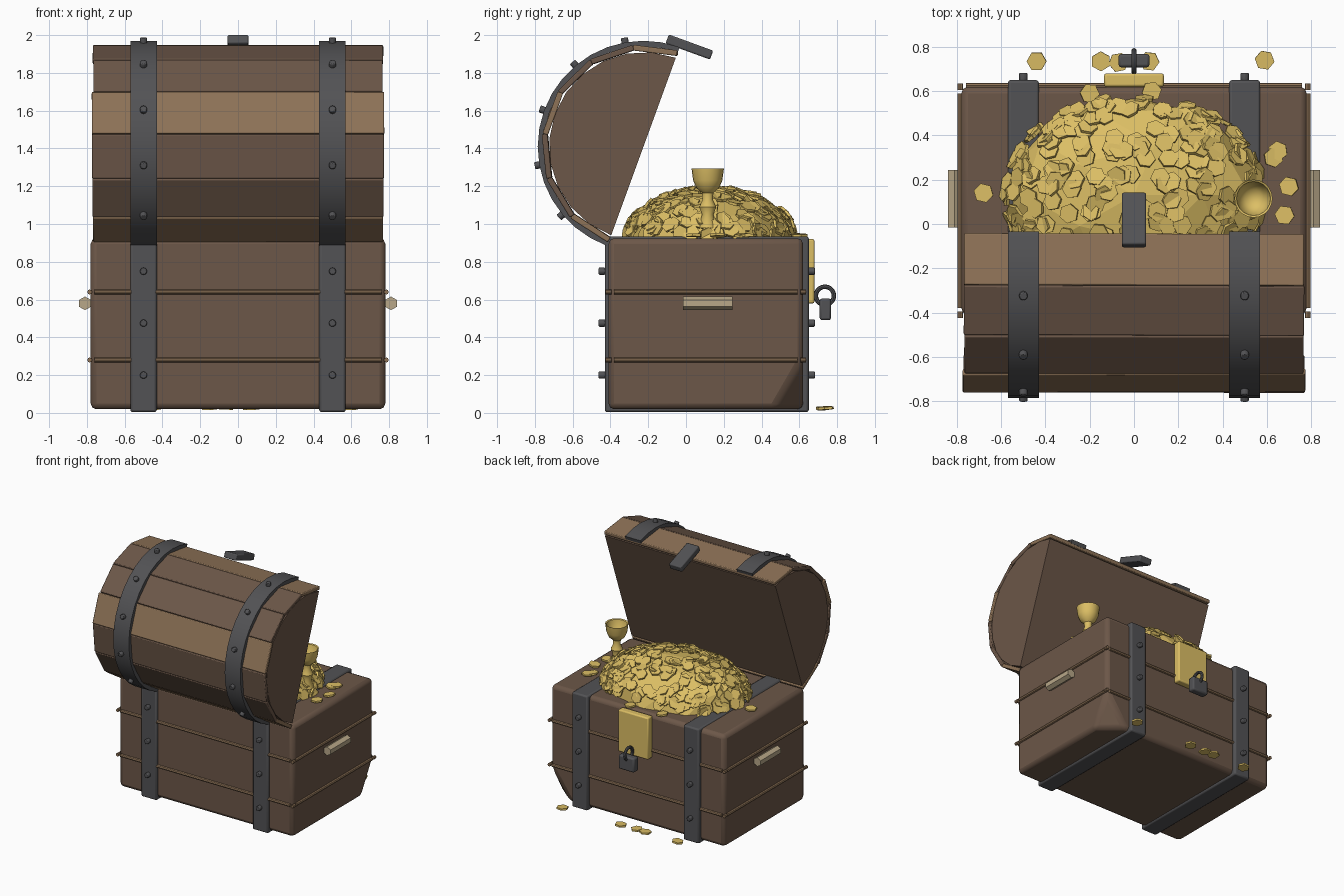
import bpy, bmesh, math, random
from mathutils import Vector, Matrix, Euler

if "Cube" in bpy.data.objects:
    bpy.data.objects.remove(bpy.data.objects["Cube"])

random.seed(4)


def mat(name, c):
    m = bpy.data.materials.new(name)
    m.diffuse_color = (*c, 1)
    m.use_nodes = True
    m.node_tree.nodes["Principled BSDF"].inputs["Base Color"].default_value = m.diffuse_color
    return m


WOOD = mat("wood", (0.15, 0.095, 0.065))
LIGHT = mat("light_wood", (0.27, 0.17, 0.095))
IRON = mat("iron", (0.085, 0.085, 0.09))
GOLD = mat("gold", (0.72, 0.52, 0.13))
TAN = mat("handle_wood", (0.48, 0.39, 0.25))


def finish(name, bm, m, bevel=0, smooth=False):
    bmesh.ops.recalc_face_normals(bm, faces=bm.faces)
    me = bpy.data.meshes.new(name)
    bm.to_mesh(me)
    bm.free()
    me.materials.append(m)
    o = bpy.data.objects.new(name, me)
    bpy.context.collection.objects.link(o)
    if bevel:
        b = o.modifiers.new("bevel", 'BEVEL')
        b.width, b.segments = bevel, 2
    if smooth:
        bpy.ops.object.select_all(action='DESELECT')
        o.select_set(True)
        bpy.context.view_layer.objects.active = o
        bpy.ops.object.shade_smooth_by_angle(angle=math.radians(40))
    return o


def box_bm(c, s, rot=(0, 0, 0)):
    bm = bmesh.new()
    M = Matrix.Translation(c) @ Euler(rot).to_matrix().to_4x4() @ Matrix.Diagonal((*s, 1))
    bmesh.ops.create_cube(bm, size=1, matrix=M)
    return bm


def box(name, c, s, m, rot=(0, 0, 0), bevel=0):
    return finish(name, box_bm(c, s, rot), m, bevel, bevel > 0)


def add_cyl(bm, c, axis, r, d, n):
    M = Matrix.Translation(c) @ Vector(axis).to_track_quat('Z', 'Y').to_matrix().to_4x4()
    bmesh.ops.create_cone(bm, cap_ends=True, segments=n, radius1=r, radius2=r, depth=d, matrix=M)


# chest body with one cut lower corner
bm = box_bm((0, 0.105, 0.472), (1.56, 1.03, 0.905))
a, b, c = Vector((0.6, 0.62, 0.02)), Vector((0.78, 0.47, 0.02)), Vector((0.78, 0.62, 0.28))
n = (b - a).cross(c - a)
if n.x < 0:
    n = -n
res = bmesh.ops.bisect_plane(bm, geom=bm.verts[:] + bm.edges[:] + bm.faces[:],
                             plane_co=a, plane_no=n, clear_outer=True)
bmesh.ops.contextual_create(bm, geom=[e for e in res['geom_cut'] if isinstance(e, bmesh.types.BMEdge)])
finish("chest_body", bm, WOOD, 0.03, True)

# rods running round the body
bm = bmesh.new()
for z in (0.28, 0.64):
    for y in (-0.415, 0.625):
        add_cyl(bm, (0, y, z), (1, 0, 0), 0.013, 1.52, 8)
    for x in (-0.785, 0.785):
        add_cyl(bm, (x, 0.105, z), (0, 1, 0), 0.013, 0.97, 8)
        for y in (-0.41, 0.62):
            add_cyl(bm, (x, y, z), (0, 1, 0), 0.013, 0.03, 8)
finish("body_rods", bm, LIGHT, smooth=True)

# side handles
for s, side in ((-1, "left"), (1, "right")):
    bm = bmesh.new()
    add_cyl(bm, (s * 0.81, 0.115, 0.58), (0, 1, 0), 0.036, 0.26, 6)
    finish(side + "_handle", bm, TAN)

# lid frame: hinge-side axis centre, rim running along 70 degrees
CY, CZ = -0.225, 1.41


def polar(deg, r, x=0):
    t = math.radians(deg)
    return Vector((x, CY + r * math.cos(t), CZ + r * math.sin(t)))


def arc_solid(name, pts, x, w, m):
    bm = bmesh.new()
    f = bm.faces.new([bm.verts.new((x - w / 2, p.y, p.z)) for p in pts])
    g = bmesh.ops.extrude_face_region(bm, geom=[f])
    bmesh.ops.translate(bm, vec=(w, 0, 0), verts=[v for v in g['geom'] if isinstance(v, bmesh.types.BMVert)])
    return finish(name, bm, m)


arc_solid("lid_core", [polar(70 + i * 180 / 12, 0.5) for i in range(13)], 0, 1.53, WOOD)

# lid planks
for i in range(7):
    deg = 70 + (i + 0.5) * 180 / 7
    box(f"lid_plank_{i}", polar(deg, 0.513), (1.54 + random.uniform(-.01, .01), 0.235, 0.03),
        LIGHT if i % 3 == 0 else WOOD,
        (math.radians(deg - 90), 0, random.uniform(-.004, .004)), bevel=0.006)

# straps and their rivets
rivets = bmesh.new()
for x in (-0.5, 0.5):
    box("body_strap", (x, 0.11, 0.469), (0.14, 1.08, 0.93), IRON, bevel=0.012)
    angs = [70 + k * 10 for k in range(19)]
    strap = [polar(d, 0.56) for d in angs] + [polar(d, 0.53) for d in reversed(angs)]
    o = arc_solid("lid_strap", strap, x, 0.14, IRON)
    bpy.ops.object.select_all(action='DESELECT')
    o.select_set(True)
    bpy.context.view_layer.objects.active = o
    bpy.ops.object.shade_smooth_by_angle(angle=math.radians(40))
    spots = [Vector((x, y, z)) for y in (-0.445, 0.665) for z in (0.2, 0.475, 0.75)]
    for p in spots:
        add_cyl(rivets, p, (0, 1, 0), 0.02, 0.035, 8)
    for d in range(100, 221, 30):
        add_cyl(rivets, polar(d, 0.565, x), polar(d, 1) - polar(d, 0), 0.02, 0.04, 8)
finish("rivets", rivets, IRON, 0.005, True)

# hasp, lock plate, padlock
box("hasp", (0, 0.018, 1.937), (0.11, 0.25, 0.05), IRON, (math.radians(-20), 0, 0), 0.008)
box("lock_plate", (0, 0.65, 0.75), (0.27, 0.06, 0.34), GOLD, bevel=0.01)
box("padlock_body", (0, 0.738, 0.548), (0.14, 0.06, 0.115), IRON, bevel=0.012)
bpy.ops.mesh.primitive_torus_add(major_segments=20, minor_segments=8, major_radius=0.048,
                                 minor_radius=0.012, location=(0, 0.735, 0.62),
                                 rotation=(0, math.pi / 2, 0))
ring = bpy.context.object
ring.name = "padlock_shackle"
ring.data.materials.append(IRON)
bpy.ops.object.shade_smooth_by_angle()

# faceted gold mound
MC, MR = Vector((0, 0.13, 0.91)), Vector((0.59, 0.46, 0.28))
bm = bmesh.new()
bmesh.ops.create_icosphere(bm, subdivisions=2, radius=1)
bmesh.ops.bisect_plane(bm, geom=bm.verts[:] + bm.edges[:] + bm.faces[:],
                       plane_co=(0, 0, 0), plane_no=(0, 0, -1), clear_outer=True)
for v in bm.verts:
    k = random.uniform(0.95, 1.0)
    v.co = MC + Vector(v.co[i] * MR[i] * k for i in range(3))
finish("gold_mound", bm, GOLD)

# coins over the mound and strays
coins = bmesh.new()


def coin(p, normal, r=0.045):
    q = Vector(normal).normalized().to_track_quat('Z', 'Y').to_matrix().to_4x4()
    M = Matrix.Translation(p) @ q @ Matrix.Rotation(random.uniform(0, 6.28), 4, 'Z')
    bmesh.ops.create_cone(coins, cap_ends=True, segments=6, radius1=r, radius2=r, depth=0.014, matrix=M)


for i in range(290):
    t, h = random.uniform(0, 2 * math.pi), random.uniform(0.07, 0.99)
    s = math.sqrt(1 - h * h)
    u = Vector((s * math.cos(t), s * math.sin(t), h))
    p = MC + Vector(u[k] * MR[k] for k in range(3))
    nrm = Vector(u[k] / MR[k] for k in range(3)).normalized()
    coin(p, nrm + Vector(random.uniform(-.3, .3) for _ in range(3)))
for x, y in ((-0.68, 0.14), (0.7, 0.17), (0.68, 0.04), (0.63, 0.3), (0.65, 0.33), (-0.2, 0.59), (0.08, 0.6)):
    coin((x, y, 0.94), (random.uniform(-.2, .2), 0, 1))
for x, y in ((-0.44, 0.735), (-0.15, 0.735), (-0.07, 0.73), (0.07, 0.735), (0.59, 0.74)):
    coin((x, y, 0.025), (random.uniform(-.1, .1), random.uniform(-.1, .1), 1))
finish("coins", coins, GOLD)

# goblet turned from a profile
prof = [(0, 0.98), (0.05, 0.98), (0.03, 1.05), (0.045, 1.09), (0.027, 1.13), (0.03, 1.165), (0.06, 1.19),
        (0.077, 1.23), (0.086, 1.295), (0.077, 1.29), (0.066, 1.23), (0.04, 1.195), (0, 1.185)]
bm = bmesh.new()
vs = [bm.verts.new((0.54 + r, 0.115, z)) for r, z in prof]
es = [bm.edges.new(e) for e in zip(vs, vs[1:])]
bmesh.ops.spin(bm, geom=vs + es, cent=(0.54, 0.115, 0), axis=(0, 0, 1), angle=2 * math.pi, steps=20)
bmesh.ops.remove_doubles(bm, verts=bm.verts, dist=0.0005)
finish("goblet", bm, GOLD, smooth=True)
